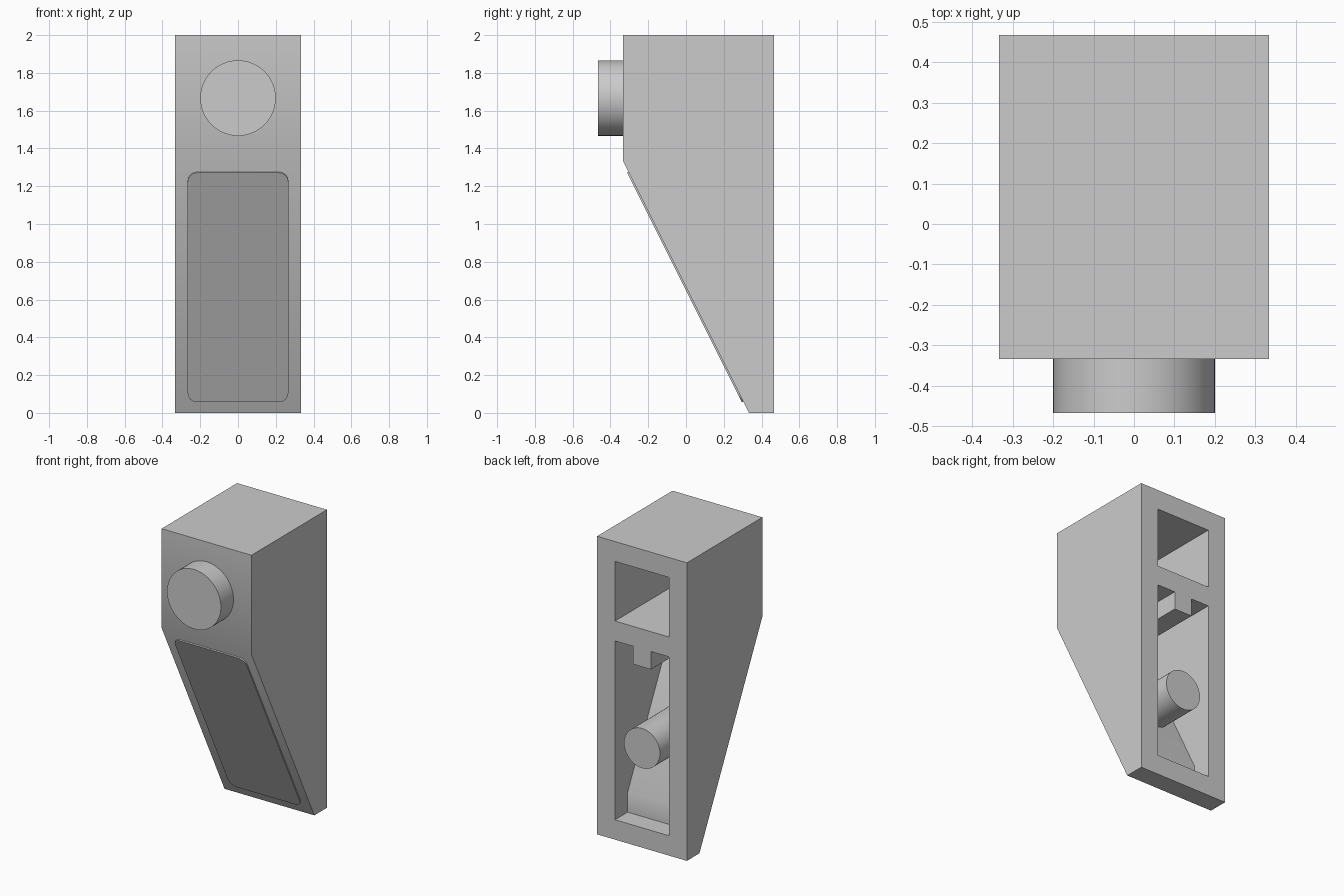
import bpy
import bmesh
import math
from mathutils import Vector

if "Cube" in bpy.data.objects:
    bpy.data.objects.remove(bpy.data.objects["Cube"])

U = 2 / 15               # wall thickness, the module of the whole part
HALF_W = 2.5 * U         # half width of the body
BACK, FRONT = 3.5 * U, -2.5 * U

grey = bpy.data.materials.new("light_grey")
grey.use_nodes = True
grey.diffuse_color = (0.6, 0.6, 0.6, 1)
grey.node_tree.nodes["Principled BSDF"].inputs["Base Color"].default_value = (0.6, 0.6, 0.6, 1)


def prism(name, outline, direction):
    """Extrude a flat outline of 3D points along a direction."""
    bm = bmesh.new()
    face = bm.faces.new([bm.verts.new(p) for p in outline])
    ext = bmesh.ops.extrude_face_region(bm, geom=[face], use_keep_orig=True)
    moved = [g for g in ext["geom"] if isinstance(g, bmesh.types.BMVert)]
    bmesh.ops.translate(bm, verts=moved, vec=direction)
    bmesh.ops.recalc_face_normals(bm, faces=bm.faces)
    mesh = bpy.data.meshes.new(name)
    bm.to_mesh(mesh)
    bm.free()
    mesh.materials.append(grey)
    obj = bpy.data.objects.new(name, mesh)
    bpy.context.collection.objects.link(obj)
    return obj


def side_prism(name, profile, half_width):
    """Extrude a (y, z) profile across the width."""
    return prism(name, [(-half_width, y, z) for y, z in profile], (2 * half_width, 0, 0))


def rod(name, radius, z, y0, y1, sides=48):
    """Round rod running front to back."""
    turns = [math.tau * i / sides for i in range(sides)]
    ring = [(radius * math.cos(a), y0, z + radius * math.sin(a)) for a in turns]
    return prism(name, ring, (0, y1 - y0, 0))


def select_only(obj):
    bpy.ops.object.select_all(action='DESELECT')
    obj.select_set(True)
    bpy.context.view_layer.objects.active = obj


# Body: a block with its front cut back to a slope
body = side_prism("body", [(BACK, 0), (BACK, 2), (FRONT, 2), (FRONT, 10 * U), (2.5 * U, 0)], HALF_W)

# Pockets open at the back
past = BACK + U
inner = FRONT + U
pockets = [
    [(past, 11 * U), (past, 14 * U), (inner, 14 * U), (inner, 11 * U)],
    [(past, U), (past, 10 * U), (inner, 10 * U), (2.5 * U, 2 * U), (2.5 * U, U)],
]
for profile in pockets:
    cutter = side_prism("pocket_cutter", profile, 1.5 * U)
    cutter.hide_render = True
    cut = body.modifiers.new("pocket", 'BOOLEAN')
    cut.operation = 'DIFFERENCE'
    cut.solver = 'EXACT'
    cut.object = cutter
    select_only(body)
    bpy.ops.object.modifier_apply(modifier=cut.name)
    bpy.data.objects.remove(cutter)

# Rib under the divider
rib = side_prism("rib", [(BACK, 9.1 * U), (BACK, 10 * U), (inner, 10 * U), (inner, 9.1 * U)], U / 2)

# Pin inside the lower pocket and stud on the front
pin = rod("pin", U, 5 * U, 0.07, BACK)
stud = rod("stud", 1.5 * U, 12.5 * U, FRONT - U, FRONT)

# Thin raised panel with rounded corners on the slope
half, low, high, r = 2 * U, 0.06, 1.275, 0.05
outline = []
corners = [(half - r, high - r), (r - half, high - r), (r - half, low + r), (half - r, low + r)]
for i, (cx, cz) in enumerate(corners):
    for step in range(7):
        a = math.pi / 2 * (i + step / 6)
        x, z = cx + r * math.cos(a), cz + r * math.sin(a)
        outline.append((x, 2.5 * U - z / 2, z))
panel = prism("slope_panel", outline, Vector((0, -2, -1)).normalized() * 0.008)

# Smooth shading with sharp corners
for obj in (body, rib, pin, stud, panel):
    select_only(obj)
    bpy.ops.object.shade_smooth_by_angle(angle=math.radians(30))
